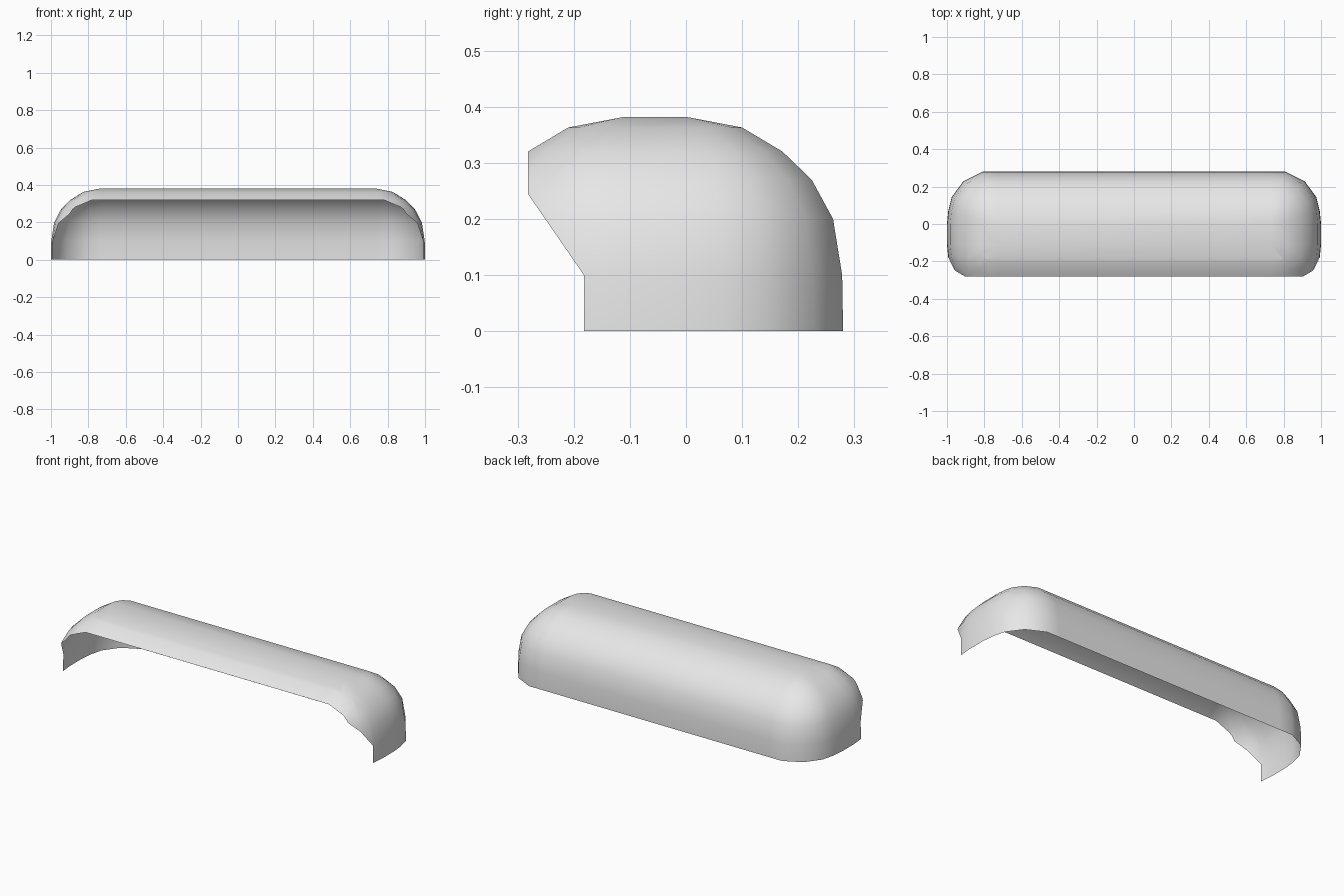
import bpy, bmesh, math

if "Cube" in bpy.data.objects:
    bpy.data.objects.remove(bpy.data.objects["Cube"])

MID = -0.055          # y of the profile's symmetry plane
CORE_X = 0.73         # half length of the flat top strip

# One plan corner (back right), and the (height, inset factor) profile
corner = [(1, 0), (0.993, 0.07), (0.975, 0.143), (0.913, 0.228), (0.81, 0.28), (CORE_X, 0.28)]
profile = [(0, 1), (0.1, 0.994), (0.2, 0.936), (0.27, 0.80),
           (0.32, 0.614), (0.363, 0.357), (0.382, 0)]

# Mirror the corner into a full counter-clockwise outline, each point with its core point
right_back = [(x, y, CORE_X, 0) for x, y in corner]
left_back = [(-x, y, -cx, cy) for x, y, cx, cy in reversed(right_back)]
back = right_back + left_back
front = [(x, 2 * MID - y, cx, 2 * MID - cy) for x, y, cx, cy in reversed(back)]
outline = back + front

# Rounded shell: rings shrinking toward the core strip
bm = bmesh.new()
rings = [[bm.verts.new((cx + s * (x - cx), cy + s * (y - cy), z)) for x, y, cx, cy in outline]
         for z, s in profile]
n = len(outline)
for a, b in zip(rings, rings[1:]):
    for i in range(n):
        j = (i + 1) % n
        bm.faces.new((a[i], a[j], b[j], b[i]))
bmesh.ops.remove_doubles(bm, verts=bm.verts[:], dist=1e-4)
top = [v for v in bm.verts if v.co.z > 0.381]
bm.faces.new(sorted(top, key=lambda v: math.atan2(v.co.y - MID, v.co.x)))

# Front opening: cut along the trim lines, then drop what lies in front of them
EDGE, STEP, Z0, Z1 = -0.282, -0.182, 0.1, 0.245
cuts = [((0, EDGE, 0), (0, 1, 0)), ((0, STEP, 0), (0, 1, 0)),
        ((0, STEP, Z0), (0, Z1 - Z0, STEP - EDGE))]
for co, no in cuts:
    bmesh.ops.bisect_plane(bm, geom=bm.verts[:] + bm.edges[:] + bm.faces[:],
                           dist=0.0008, plane_co=co, plane_no=no)


def trim_y(z):
    t = min(max((z - Z0) / (Z1 - Z0), 0), 1)
    return STEP + t * (EDGE - STEP)


gone = []
for f in bm.faces:
    c = f.calc_center_median()
    if c.y < trim_y(c.z):
        gone.append(f)
bmesh.ops.delete(bm, geom=gone, context='FACES')
for f in bm.faces:
    f.smooth = True

mesh = bpy.data.meshes.new("hood_shell")
bm.to_mesh(mesh)
bm.free()
mat = bpy.data.materials.new("light grey")
mat.diffuse_color = (0.8, 0.8, 0.8, 1)
mat.use_nodes = True
mat.node_tree.nodes["Principled BSDF"].inputs["Base Color"].default_value = mat.diffuse_color
mesh.materials.append(mat)
hood = bpy.data.objects.new("hood_shell", mesh)
bpy.context.collection.objects.link(hood)
